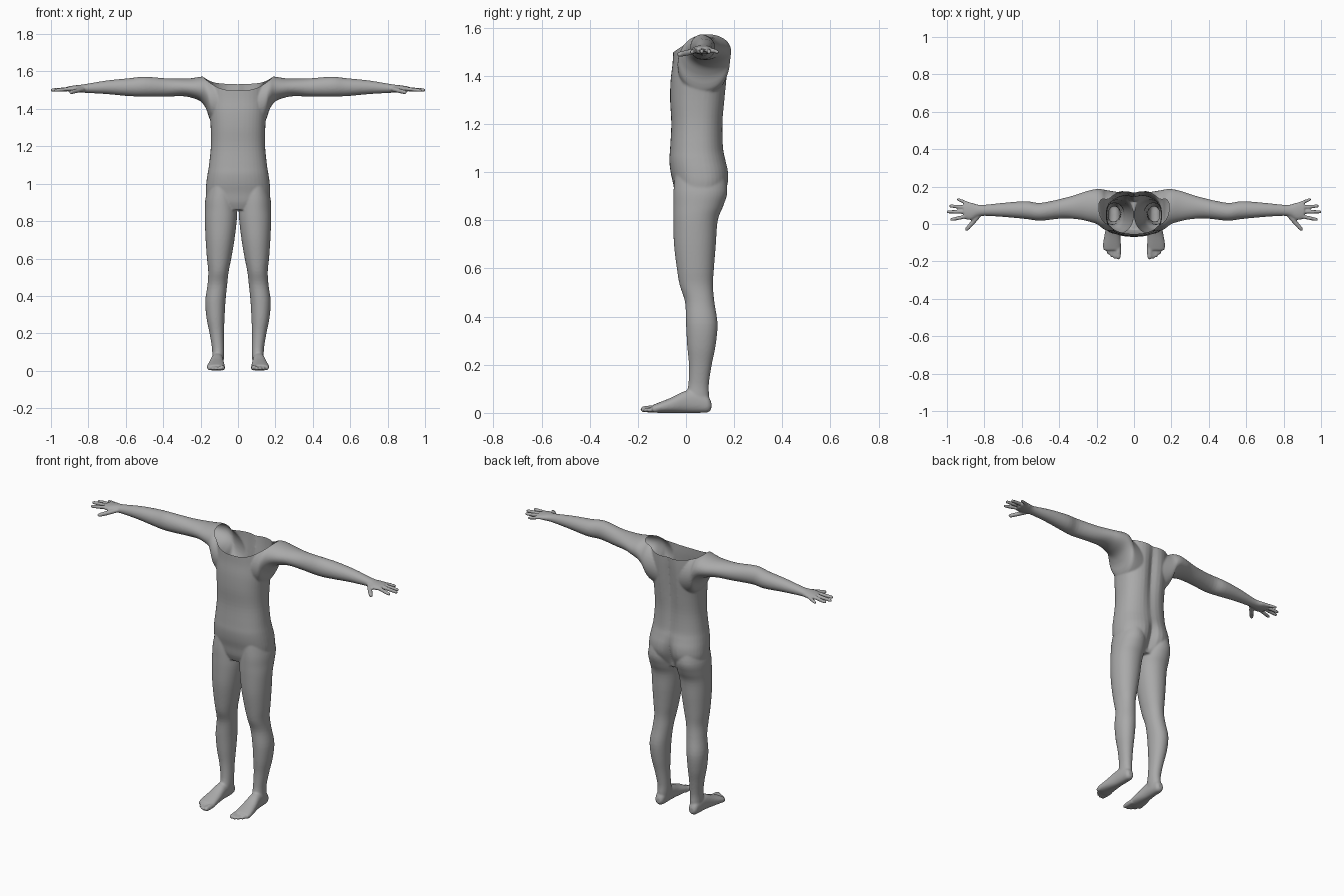
import bpy
import bmesh
import math
from mathutils import Vector

cube = bpy.data.objects.get("Cube")
if cube:
    bpy.data.objects.remove(cube)

SIDES = 40


def smooth_rows(rows, steps=4):
    """Pass a smooth spline through a table of cross-sections."""
    out = []
    for i in range(len(rows) - 1):
        before, a = rows[max(i - 1, 0)], rows[i]
        b, after = rows[i + 1], rows[min(i + 2, len(rows) - 1)]
        for s in range(steps):
            t = s / steps
            out.append([q + 0.5 * t * (r - p + t * (2 * p - 5 * q + 4 * r - w + t * (3 * (q - r) + w - p)))
                        for p, q, r, w in zip(before, a, b, after)])
    out.append(list(rows[-1]))
    return out


def skin(bm, rings):
    """Bridge rings of points into a closed tube."""
    loops = [[bm.verts.new(p) for p in ring] for ring in rings]
    faces = [bm.faces.new(loops[0]), bm.faces.new(loops[-1])]
    for low, high in zip(loops, loops[1:]):
        for i in range(len(low)):
            j = (i + 1) % len(low)
            faces.append(bm.faces.new((low[i], low[j], high[j], high[i])))
    bmesh.ops.recalc_face_normals(bm, faces=faces)


def rounded(value, power):
    return math.copysign(abs(value) ** (2 / power), value)


def loft(bm, axis, rows, side=1, power=2):
    """Loft ovals; a row is position, two spans, and an optional back groove."""
    rings = []
    for pos, a0, a1, b0, b1, *groove in smooth_rows(rows):
        ring = []
        for k in range(SIDES):
            ang = math.tau * k / SIDES
            a = (a0 + a1) / 2 + (a1 - a0) / 2 * rounded(math.cos(ang), power)
            b = (b0 + b1) / 2 + (b1 - b0) / 2 * rounded(math.sin(ang), power)
            if groove and math.sin(ang) > 0:
                b -= groove[0] * math.exp(-(a / 0.03) ** 2)
            x, y, z = {"x": (pos, a, b), "y": (a, pos, b), "z": (a, b, pos)}[axis]
            ring.append((side * x, y, z))
        rings.append(ring)
    skin(bm, rings)


def digit(bm, start, end, radius, side):
    """A finger or toe: a tapered tube with a rounded tip."""
    start, end = Vector(start), Vector(end)
    along = (end - start).normalized()
    across = along.cross(Vector((0, 0, 1))).normalized()
    up = across.cross(along)
    length = (end - start).length
    rings = []
    for dist, scale in ((0, 1), (length * 0.5, 1), (length - radius, 0.9),
                        (length - radius * 0.3, 0.65), (length, 0.2)):
        ring = []
        for k in range(12):
            ang = math.tau * k / 12
            p = start + along * dist + (across * math.cos(ang) + up * math.sin(ang)) * radius * scale
            ring.append((side * p.x, p.y, p.z))
        rings.append(ring)
    skin(bm, rings)


# Torso: height, width span, depth span, groove of spine and seat
torso = [(z, -w, w, front, back, g) for z, w, front, back, g in (
    (.86, .1, -.03, .12, 0), (.9, .16, -.045, .155, .03), (.95, .172, -.053, .178, .035),
    (1, .17, -.064, .18, .025), (1.05, .163, -.069, .168, .012), (1.1, .155, -.066, .158, .01),
    (1.2, .145, -.061, .156, .014), (1.3, .146, -.066, .165, .02), (1.38, .152, -.064, .173, .022),
    (1.45, .155, -.056, .178, .02), (1.5, .155, -.053, .18, .016), (1.56, .15, -.05, .18, .012),
    (1.64, .15, -.05, .18, .012))]

# Leg: height, width span, depth span
leg = [(1, .02, .155, -.045, .16), (.92, .008, .174, -.052, .172), (.86, .004, .177, -.053, .155),
       (.8, .007, .177, -.053, .132), (.7, .019, .173, -.05, .124), (.6, .036, .166, -.038, .116),
       (.53, .05, .159, -.026, .112), (.46, .058, .163, -.004, .118), (.37, .067, .175, 0, .131),
       (.28, .072, .168, .005, .123), (.2, .075, .152, .012, .107), (.12, .074, .139, .01, .095),
       (.07, .075, .138, 0, .096), (.03, .08, .138, 0, .095)]

# Foot: depth, width span, height span
foot = [(.105, .095, .125, .015, .045), (.09, .084, .136, .002, .07), (.05, .079, .141, 0, .09),
        (0, .078, .146, 0, .092), (-.06, .073, .158, 0, .064), (-.11, .07, .166, 0, .044),
        (-.14, .074, .163, .002, .032)]

# Arm and palm: sideways position, depth span, height span
arm = [(.05, -.03, .165, 1.3, 1.55), (.14, -.035, .18, 1.33, 1.565), (.17, -.022, .186, 1.4, 1.572),
       (.2, 0, .187, 1.44, 1.572), (.25, .015, .177, 1.46, 1.564), (.3, .025, .16, 1.468, 1.562),
       (.38, .03, .137, 1.466, 1.563), (.5, .018, .113, 1.467, 1.572), (.58, .027, .122, 1.468, 1.564),
       (.7, .038, .113, 1.479, 1.552), (.82, .043, .102, 1.486, 1.532), (.87, .022, .115, 1.489, 1.526),
       (.91, .028, .115, 1.492, 1.52)]

# Fingers and thumb: base, tip and radius
fingers = [((.88, .106, 1.508), (.947, .134, 1.497), .0095), ((.89, .088, 1.508), (.99, .097, 1.498), .0105),
           ((.89, .066, 1.508), (1.004, .065, 1.5), .0105), ((.89, .042, 1.508), (.985, .022, 1.498), .0105),
           ((.83, .045, 1.505), (.9, -.035, 1.487), .0125)]

bm = bmesh.new()
loft(bm, "z", torso, power=2.4)
for side in (1, -1):
    loft(bm, "z", leg, side, 2.1)
    loft(bm, "y", foot, side, 2.3)
    loft(bm, "x", arm, side)
    for base, tip, radius in fingers:
        digit(bm, base, tip, radius, side)
    # Toes, from the big one outwards
    for i in range(5):
        size = .015 if i == 0 else .0105
        x = .084 + .0175 * i
        digit(bm, (x, -.11, .017), (x, -.19 + .003 * i * i, size), size, side)

mesh = bpy.data.meshes.new("body")
bm.to_mesh(mesh)
bm.free()
body = bpy.data.objects.new("body", mesh)
bpy.context.collection.objects.link(body)

# Merge the parts into one continuous skin
remesh = body.modifiers.new("merge", "REMESH")
remesh.mode = "VOXEL"
remesh.voxel_size = 0.005
relax = body.modifiers.new("relax", "SMOOTH")
relax.factor = 0.5
relax.iterations = 6
depsgraph = bpy.context.evaluated_depsgraph_get()
skin_mesh = bpy.data.meshes.new_from_object(body.evaluated_get(depsgraph))
body.modifiers.clear()
body.data = skin_mesh
bpy.data.meshes.remove(mesh)
skin_mesh.name = "body"


# Open the neckline: low and round in front, straighter behind
def above_neckline(co):
    t = min(max((co.y + 0.06) / 0.23, 0), 1)
    rise = 0.055 - 0.025 * t
    return co.z - (1.497 + 0.035 * t + rise * (abs(co.x) / 0.17) ** 3)


bm = bmesh.new()
bm.from_mesh(skin_mesh)
near = [f for f in bm.faces if abs(above_neckline(f.calc_center_median())) < 0.015]
bmesh.ops.triangulate(bm, faces=near)
for edge in bm.edges:
    a, b = edge.verts
    ga, gb = above_neckline(a.co), above_neckline(b.co)
    if ga * gb < 0 and min(abs(ga), abs(gb)) > 1e-5:
        cross = a.co.lerp(b.co, ga / (ga - gb))
        (a if abs(ga) < abs(gb) else b).co = cross
bmesh.ops.delete(bm, geom=[v for v in bm.verts if above_neckline(v.co) > 1e-4], context="VERTS")
bm.to_mesh(skin_mesh)
bm.free()

# One plain grey
grey = bpy.data.materials.new("plain_grey")
grey.use_nodes = True
colour = (0.4, 0.4, 0.4, 1)
grey.diffuse_color = colour
grey.node_tree.nodes["Principled BSDF"].inputs["Base Color"].default_value = colour
skin_mesh.materials.clear()
skin_mesh.materials.append(grey)
for poly in skin_mesh.polygons:
    poly.material_index = 0
    poly.use_smooth = True
